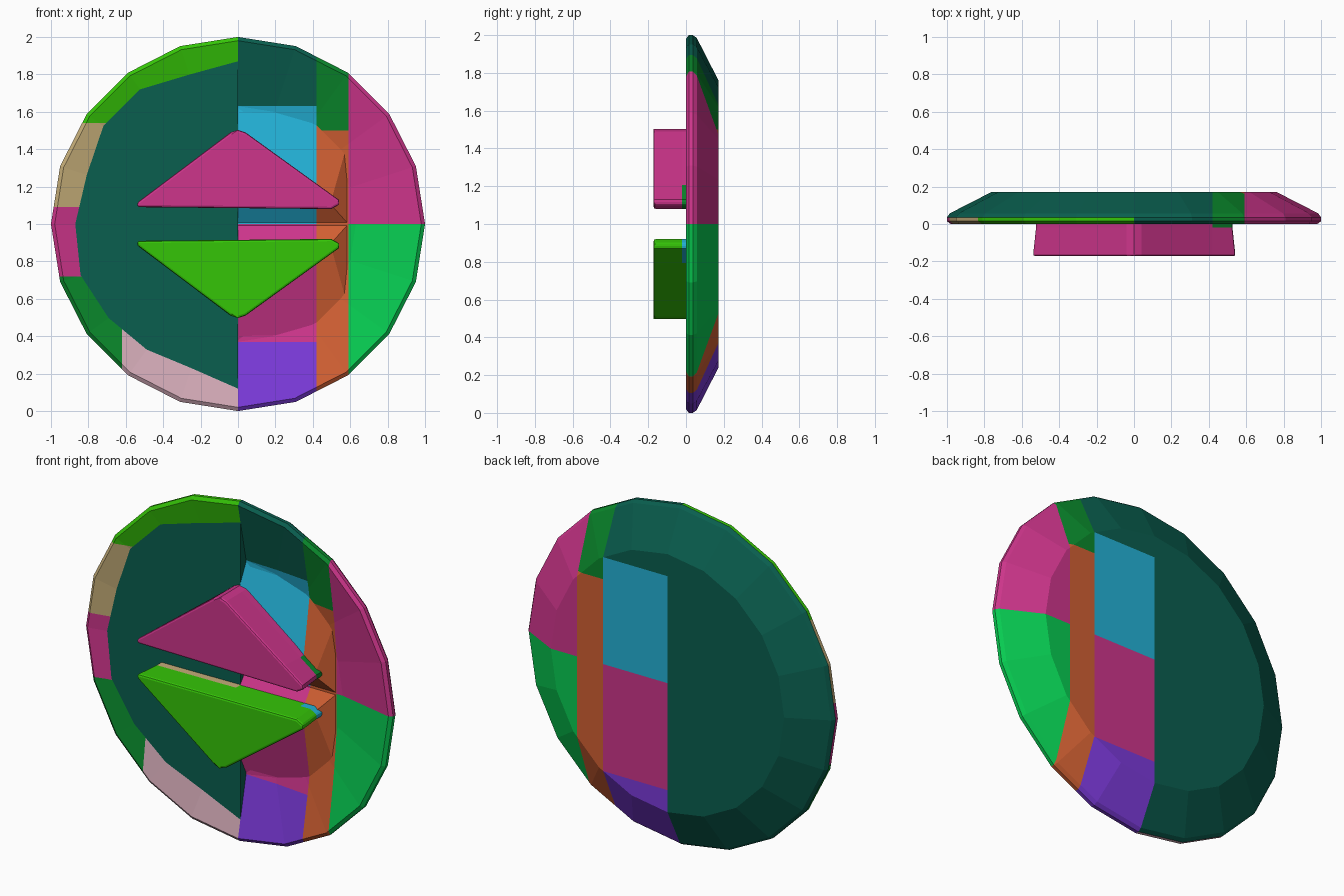
import bpy, bmesh, math
from mathutils import Vector

if "Cube" in bpy.data.objects:
    bpy.data.objects.remove(bpy.data.objects["Cube"], do_unlink=True)

# Palette
COLOURS = {
    "teal": "125F50", "pink": "CC388A", "lime": "38C410", "tan": "C4AC78",
    "dark_green": "12862F", "pale_pink": "D5ABB8", "cyan": "28B0D6",
    "orange": "D06036", "emerald": "10CA52", "purple": "7A3CD8",
}
NAMES = list(COLOURS)
MATS = []
for name, code in COLOURS.items():
    rgb = [(int(code[i:i + 2], 16) / 255) ** 2.2 for i in (0, 2, 4)]
    mat = bpy.data.materials.new(name)
    mat.use_nodes = True
    mat.diffuse_color = (*rgb, 1)
    mat.node_tree.nodes["Principled BSDF"].inputs["Base Color"].default_value = (*rgb, 1)
    MATS.append(mat)


def panel_colour(x, z):
    """Colour of the panels that run through the right half."""
    if x < 0.42:
        return "teal" if z > 1.63 else "cyan" if z > 1 else "pink" if z > 0.37 else "purple"
    if x < 0.59:
        return "dark_green" if z > 1.5 else "orange"
    return "pink" if z > 1 else "emerald"


def rim_colour(x, z):
    """Colour of the rim segments around the left half."""
    if z > 0.72:
        return "lime" if z > 1.54 else "tan" if z > 1.09 else "pink"
    return "dark_green" if x < -0.62 else "pale_pink"


def cut(bm, axis, places):
    normal = Vector([float(i == axis) for i in range(3)])
    for p in places:
        bmesh.ops.bisect_plane(bm, geom=bm.verts[:] + bm.edges[:] + bm.faces[:],
                               plane_co=normal * p, plane_no=normal)


def finish(bm, name, rule):
    bmesh.ops.recalc_face_normals(bm, faces=bm.faces)
    for f in bm.faces:
        f.material_index = NAMES.index(rule(f))
    mesh = bpy.data.meshes.new(name)
    bm.to_mesh(mesh)
    bm.free()
    for m in MATS:
        mesh.materials.append(m)
    obj = bpy.data.objects.new(name, mesh)
    bpy.context.collection.objects.link(obj)
    return obj


def half_disc(start, inner, floor_y):
    """Half of the faceted dish: lofted rings, flat floor, flat back and a cut wall."""
    rings = [(0.76, 0.172), (0.985, 0.057), (1, 0.036), (1, 0.015), (0.98, 0), (None, floor_y)]
    bm = bmesh.new()
    rows = []
    for radius, y in rings:
        row = []
        for k in range(11):
            a = math.radians(start + 18 * k)
            r = radius or inner[k]
            row.append(bm.verts.new((r * math.cos(a), y, 1 + r * math.sin(a))))
        rows.append(row)
    for i, (lo, hi) in enumerate(zip(rows, rows[1:])):
        for k in range(10):
            face = bm.faces.new((lo[k], lo[k + 1], hi[k + 1], hi[k]))
            face.material_index = int(i >= 2)
    bm.faces.new(rows[0])
    bm.faces.new(rows[-1])
    bm.faces.new([r[0] for r in rows] + [r[-1] for r in reversed(rows)])
    return bm


# Left half with coloured rim segments
left_radii = [0.87, 0.84, 0.89, 0.89, 0.85, 0.87, 0.885, 0.855, 0.83, 0.81, 0.88]
bm = half_disc(90, left_radii, 0.025)
cut(bm, 0, [-0.62])
cut(bm, 2, [0.72, 1.09, 1.54])


def left_rule(f):
    c = f.calc_center_median()
    return rim_colour(c.x, c.z) if f.material_index else "teal"


finish(bm, "dish_left_half", left_rule)


# Right half with panels
def right_rule(f):
    c = f.calc_center_median()
    return panel_colour(c.x, c.z)


bm = half_disc(-90, [0.63] * 11, 0.075)
cut(bm, 0, [0.42, 0.59])
cut(bm, 2, [0.37, 1, 1.5, 1.63])
finish(bm, "dish_right_half", right_rule)


def loft(outlines, flip):
    """Closed solid between outlines given as (y, [(x, z), ...])."""
    bm = bmesh.new()
    rows = [[bm.verts.new((x, y, 2 - z if flip else z)) for x, z in pts] for y, pts in outlines]
    n = len(rows[0])
    for lo, hi in zip(rows, rows[1:]):
        for k in range(n):
            bm.faces.new((lo[k], lo[(k + 1) % n], hi[(k + 1) % n], hi[k]))
    bm.faces.new(rows[0])
    bm.faces.new(rows[-1])
    return bm


MOUND_BASE = [(0, 1.63), (0.42, 1.62), (0.59, 1.45), (0.59, 1), (0, 1)]
MOUND_TOP = [(0, 1.49), (0.42, 1.19), (0.5, 1.13), (0.5, 1.1), (0, 1.1)]
FIN = [(-0.54, 1.09), (-0.54, 1.115), (-0.04, 1.49), (0, 1.503), (0.04, 1.49),
       (0.54, 1.13), (0.545, 1.105), (0.5, 1.08)]
FIN_BACK = [(x * 0.97, z) for x, z in FIN]

for label, flip in (("upper", False), ("lower", True)):
    # Sloped mound behind the fin
    bm = loft([(0.08, MOUND_BASE), (0.01, MOUND_TOP)], flip)
    cut(bm, 0, [0.42])
    finish(bm, label + "_mound", right_rule)

    # Triangular fin with differently coloured roots
    def fin_rule(f):
        c = f.calc_center_median()
        if c.y > -0.02 and c.x > 0.42:
            return "cyan" if flip else "dark_green"
        if flip and c.y > -0.02 and c.x < 0:
            return "tan"
        return "lime" if flip else "pink"

    bm = loft([(-0.172, FIN), (-0.02, FIN_BACK), (0.07, FIN_BACK)], flip)
    cut(bm, 0, [0, 0.42])
    fin = finish(bm, label + "_fin", fin_rule)
    bevel = fin.modifiers.new("soft_edge", "BEVEL")
    bevel.width = 0.012
    bevel.segments = 2
    bevel.limit_method = "ANGLE"
    bevel.angle_limit = math.radians(50)
